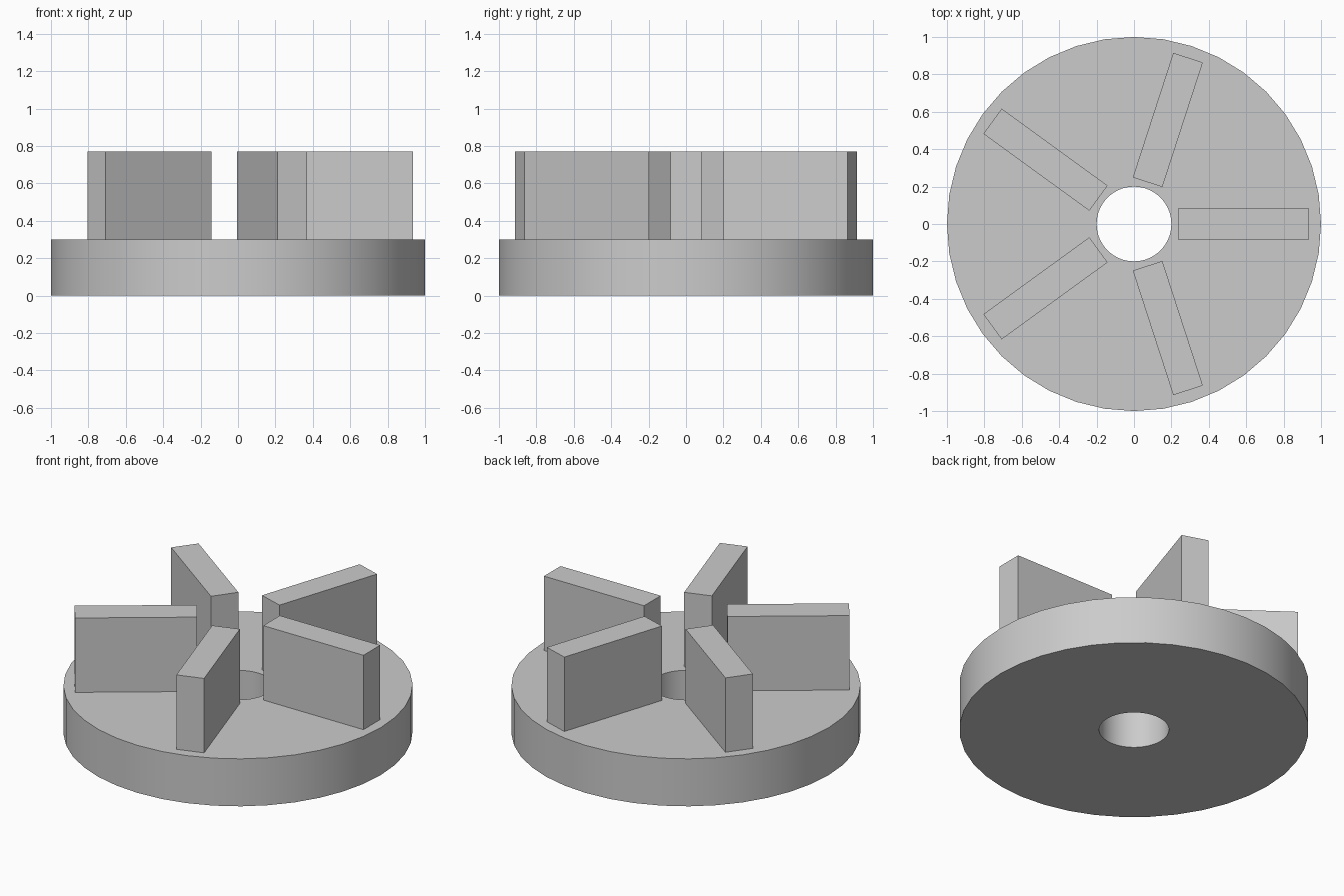
import bpy
import bmesh
from math import cos, sin, pi, radians
from mathutils import Matrix

cube = bpy.data.objects.get("Cube")
if cube:
    bpy.data.objects.remove(cube, do_unlink=True)

SIDES = 40
BASE_TOP, BLADE_TOP = 0.30, 0.77
BLADES = 5

grey = bpy.data.materials.new("light_grey")
grey.use_nodes = True
colour = (0.6, 0.6, 0.6, 1)
grey.diffuse_color = colour
grey.node_tree.nodes["Principled BSDF"].inputs["Base Color"].default_value = colour


def add_object(name, bm):
    bmesh.ops.recalc_face_normals(bm, faces=bm.faces)
    mesh = bpy.data.meshes.new(name)
    bm.to_mesh(mesh)
    bm.free()
    mesh.materials.append(grey)
    obj = bpy.data.objects.new(name, mesh)
    bpy.context.collection.objects.link(obj)
    return obj


# Round base with a through hole: a rectangular section swept around z
bm = bmesh.new()
section = [(0.2, 0), (1, 0), (1, BASE_TOP), (0.2, BASE_TOP)]
rings = [[bm.verts.new((r * cos(a), r * sin(a), z)) for r, z in section]
         for a in (2 * pi * i / SIDES for i in range(SIDES))]
for i, ring in enumerate(rings):
    after = rings[(i + 1) % SIDES]
    for j in range(4):
        k = (j + 1) % 4
        bm.faces.new((ring[j], after[j], after[k], ring[k]))
base = add_object("base_disc", bm)
bpy.ops.object.select_all(action="DESELECT")
base.select_set(True)
bpy.context.view_layer.objects.active = base
bpy.ops.object.shade_smooth_by_angle(angle=radians(30))

# Upright radial blades
for i in range(BLADES):
    bm = bmesh.new()
    height = BLADE_TOP - BASE_TOP
    place = (Matrix.Rotation(2 * pi * i / BLADES, 4, "Z")
             @ Matrix.Translation((0.585, 0, BASE_TOP + height / 2))
             @ Matrix.Diagonal((0.70, 0.166, height, 1)))
    bmesh.ops.create_cube(bm, size=1, matrix=place)
    add_object(f"blade_{i + 1}", bm)
